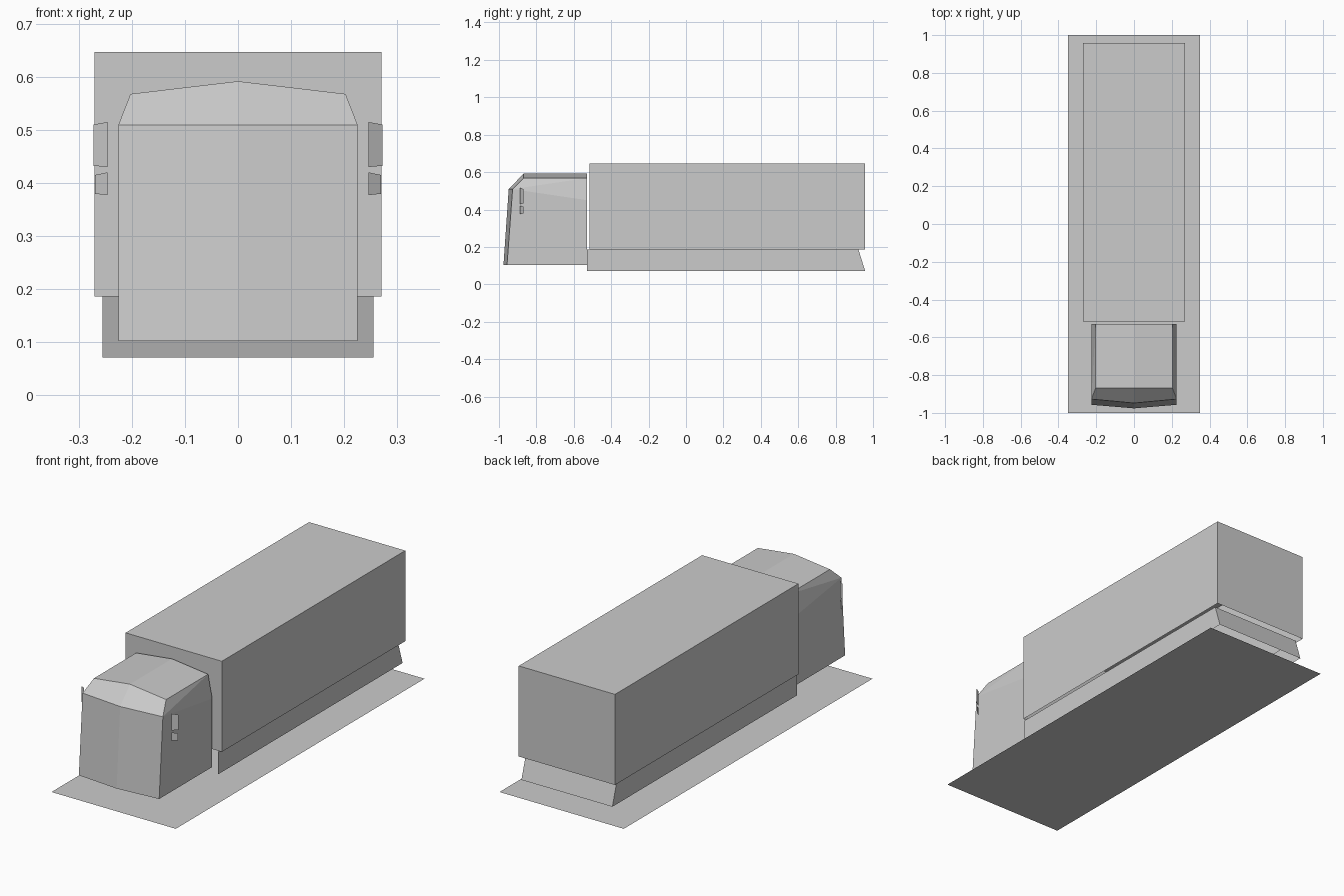
import bpy

cube = bpy.data.objects.get("Cube")
if cube:
    bpy.data.objects.remove(cube, do_unlink=True)

GREY = (0.6, 0.6, 0.6, 1)
grey = bpy.data.materials.new("plain_grey")
grey.use_nodes = True
grey.diffuse_color = GREY
for node in grey.node_tree.nodes:
    if node.type == 'BSDF_PRINCIPLED':
        node.inputs["Base Color"].default_value = GREY


def part(name, verts, faces, mirror=True):
    """Make a sheet part; mirrored parts describe the left half only."""
    mesh = bpy.data.meshes.new(name)
    mesh.from_pydata(verts, [], faces)
    mesh.materials.append(grey)
    obj = bpy.data.objects.new(name, mesh)
    bpy.context.collection.objects.link(obj)
    if mirror:
        mod = obj.modifiers.new("Mirror", 'MIRROR')
        mod.use_clip = True
        mod.merge_threshold = 0.0005
    return obj


def shell(name, width, front, rear_top, rear_low, low, high, closed):
    """Half of a box shell: side, rear, and optionally front and top."""
    section = [(rear_low, low), (rear_top, high), (front, high), (front, low)]
    verts = [(x, y, z) for x in (0, width) for y, z in section]
    faces = [(4, 5, 6, 7), (0, 1, 5, 4)]
    if closed:
        faces += [(1, 2, 6, 5), (2, 3, 7, 6)]
    return part(name, verts, faces)


# Flat sheet under the truck
part("base_panel", [(-0.35, -1, 0), (0.35, -1, 0), (0.35, 1, 0), (-0.35, 1, 0)],
     [(0, 1, 2, 3)], mirror=False)

# Cargo box and the skirt beneath it, both open underneath
shell("cargo_box", 0.271, -0.517, 0.958, 0.958, 0.186, 0.647, True)
shell("trailer_skirt", 0.256, -0.528, 0.922, 0.958, 0.071, 0.186, False)

# Cab: centre line then left edge, from front bottom up and back
centre = [(0, -0.976, 0.102), (0, -0.948, 0.509), (0, -0.868, 0.592), (0, -0.53, 0.592)]
edge = [(0.226, -0.957, 0.102), (0.226, -0.927, 0.509), (0.203, -0.868, 0.568),
        (0.203, -0.53, 0.568)]
rear = [(0.226, -0.53, 0.45), (0.226, -0.53, 0.102)]
panels = [(i, i + 4, i + 5, i + 1) for i in range(3)]
sides = [(4, 9, 8, 5), (5, 8, 7), (5, 7, 6)]
part("cab", centre + edge + rear, panels + sides)

# Paired side mirrors, angled back towards their outer edges
for name, outer, low, high, slant in (("large_mirror", 0.273, 0.43, 0.515, 0.005),
                                      ("small_mirror", 0.270, 0.377, 0.42, 0.005)):
    part(name, [(0.246, -0.887, low), (outer, -0.87, low + slant / 2),
                (outer, -0.87, high - slant), (0.246, -0.887, high)], [(0, 1, 2, 3)])
